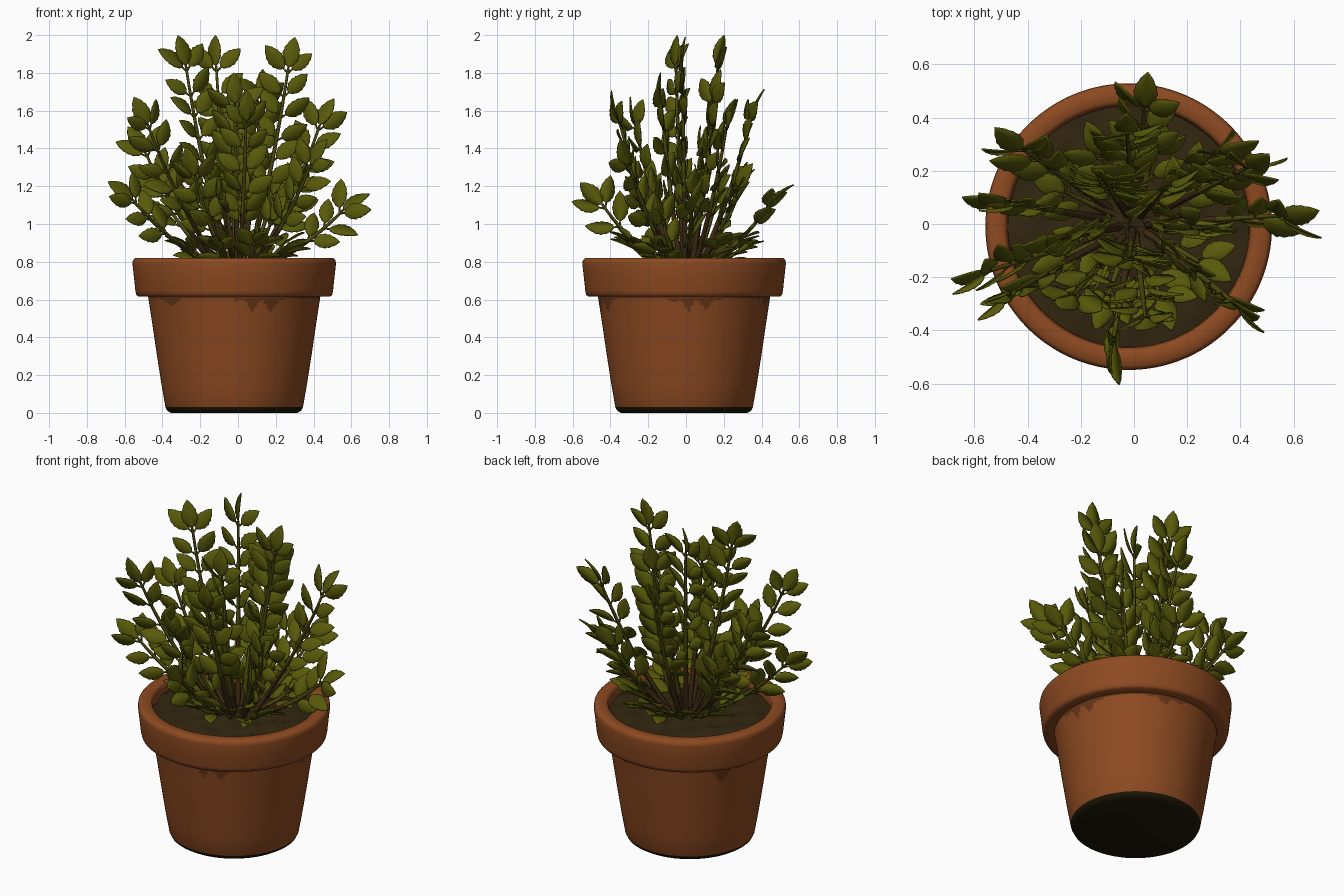
import bpy, bmesh, math, random
from mathutils import Vector, Matrix

if "Cube" in bpy.data.objects:
    bpy.data.objects.remove(bpy.data.objects["Cube"])

random.seed(11)
CX, CY = -0.02, -0.01
UP = Vector((0, 0, 1))


def material(name, rgb):
    m = bpy.data.materials.new(name)
    m.diffuse_color = (*rgb, 1)
    m.use_nodes = True
    m.node_tree.nodes["Principled BSDF"].inputs["Base Color"].default_value = m.diffuse_color
    return m


TERRACOTTA = material("terracotta", (0.265, 0.068, 0.015))
STAIN = material("damp stain", (0.13, 0.036, 0.009))
SOIL = material("soil", (0.032, 0.019, 0.005))
BASE = material("dark base", (0.012, 0.008, 0.002))
LEAF = material("leaf green", (0.098, 0.102, 0.003))
BARK = material("brown stem", (0.045, 0.022, 0.006))
SHOOT = material("green stem", (0.07, 0.066, 0.004))


def finish(name, bm, mats, angle=40, normals=True):
    if normals:
        bmesh.ops.recalc_face_normals(bm, faces=bm.faces)
    mesh = bpy.data.meshes.new(name)
    bm.to_mesh(mesh)
    bm.free()
    for m in mats:
        mesh.materials.append(m)
    ob = bpy.data.objects.new(name, mesh)
    bpy.context.collection.objects.link(ob)
    bpy.ops.object.select_all(action='DESELECT')
    ob.select_set(True)
    bpy.context.view_layer.objects.active = ob
    bpy.ops.object.shade_smooth_by_angle(angle=math.radians(angle))
    return ob


def lathe(bm, profile, n):
    rings = []
    for r, z in profile:
        if r == 0:
            rings.append([bm.verts.new((CX, CY, z))] * n)
        else:
            rings.append([bm.verts.new((CX + r * math.cos(2 * math.pi * i / n),
                                        CY + r * math.sin(2 * math.pi * i / n), z)) for i in range(n)])
    for a, b in zip(rings, rings[1:]):
        for i in range(n):
            j = (i + 1) % n
            quad = list(dict.fromkeys([a[i], a[j], b[j], b[i]]))
            bm.faces.new(quad)


# Pot with collar rim, dark underside and damp drips below the rim
bm = bmesh.new()
drip_rings = [(.432 + .024 * k / 16, .46 + .156 * k / 16) for k in range(17)]
lathe(bm, [(0, 0), (.335, 0), (.355, .012), (.364, .03), (.385, .15), (.41, .31)] + drip_rings +
      [(.507, .616), (.518, .624), (.523, .645), (.531, .72), (.539, .79), (.536, .808),
       (.524, .82), (.472, .82), (.46, .812), (.455, .79), (.45, .70)], 160)
for f in bm.faces:
    c = f.calc_center_median()
    a = math.atan2(c.y - CY, c.x - CX)
    patch = max(0, math.sin(5 * a + 1.2) + .5 * math.sin(3 * a))
    drip = .012 + .06 * patch * (.55 + .45 * math.sin(23 * a + 2 * math.sin(4 * a)))
    if c.z < 0.022:
        f.material_index = 2
    elif 0.46 < c.z < 0.612 and c.z > 0.616 - drip:
        f.material_index = 1
finish("pot", bm, [TERRACOTTA, STAIN, BASE], 50)

# Lumpy soil
bm = bmesh.new()
lathe(bm, [(0, .78)] + [(.456 * k / 14, .778 - .02 * (k / 14) ** 2) for k in range(1, 15)], 56)
for v in bm.verts:
    v.co.z += .009 * math.sin(34 * v.co.x + 1) * math.sin(31 * v.co.y) + random.uniform(-.004, .004)
for f in bm.faces:
    f.normal_update()
finish("soil", bm, [SOIL], 60)

leaves, stems = bmesh.new(), bmesh.new()


def add_leaf(base, d, n, length, twist):
    """Serrated oval leaf, folded along its midrib and bent back at the tip."""
    d = d.normalized()
    n = (n - d * n.dot(d)).normalized()
    n = Matrix.Rotation(random.uniform(-twist, twist), 3, d) @ n
    side = d.cross(n)
    rows, prev = 11, None
    for i in range(rows + 1):
        t = i / rows
        w = length * .285 * math.sin(math.pi * t ** .85) ** .8 if 0 < i < rows else 0
        w *= 1 if i % 2 else .9
        c = base + d * length * t - n * length * .1 * t * t
        if w:
            row = [leaves.verts.new(c + side * w * s + n * w * .2 * abs(s)) for s in (-1, 0, 1)]
        else:
            row = [leaves.verts.new(c)] * 3
        if prev:
            for k in (0, 1):
                leaves.faces.new(list(dict.fromkeys([prev[k], prev[k + 1], row[k + 1], row[k]])))
        prev = row


def add_tube(pts, r0, r1, woody):
    """Six-sided tapered stem, brown up to the woody fraction of its length."""
    prev = None
    for i, p in enumerate(pts):
        t = i / (len(pts) - 1)
        d = (pts[min(i + 1, len(pts) - 1)] - pts[max(i - 1, 0)]).normalized()
        u = d.cross(Vector((.31, .9, .2))).normalized()
        v = d.cross(u)
        r = r0 + (r1 - r0) * t
        ring = [stems.verts.new(p + r * (u * math.cos(k * math.pi / 3) + v * math.sin(k * math.pi / 3)))
                for k in range(6)]
        if prev:
            for k in range(6):
                f = stems.faces.new([prev[k], prev[(k + 1) % 6], ring[(k + 1) % 6], ring[k]])
                f.material_index = 0 if t <= woody else 1
        prev = ring
    stems.faces.new(prev)


def add_sprig(tip, facing, size=.165, start=.36, gap=.12, twist=.6):
    """Curved stem with paired side leaves and one end leaf reaching the tip."""
    tip = Vector(tip)
    base = Vector((tip.x * .16, tip.y * .16, .755))
    end = tip - (tip - base).normalized() * size
    ctrl = (base + end) / 2 + Vector((end.x * .1, end.y * .1, -.02))

    def point(t):
        return base * (1 - t) ** 2 + ctrl * 2 * t * (1 - t) + end * t * t

    add_tube([point(i / 10) for i in range(11)], .016, .007, .45)
    total = (end - base).length
    add_leaf(end, tip - end, facing, size, twist)
    t = 1 - .03 / total
    while t > start:
        p = point(t)
        d = (point(t + .02) - point(t - .02)).normalized()
        n = (facing - d * facing.dot(d)).normalized()
        for s in (-1, 1):
            ang = math.radians(random.uniform(36, 54))
            ld = d * math.cos(ang) + d.cross(n) * s * math.sin(ang) + n * random.uniform(-.2, .3)
            q = p + ld.normalized() * .03
            add_tube([p, (p + q) / 2, q], .006, .005, -1)
            add_leaf(q, ld, n, size * random.uniform(.82, 1.0), twist)
        t -= gap * random.uniform(.9, 1.1) / total


# Tall, middle and spreading sprigs: fans turned to the front, tilting up lower down
for tip in [(-.31, -.06, 2.0), (-.13, .19, 2.0), (.30, -.02, 1.99),
            (-.02, -.15, 1.80), (.14, .17, 1.82),
            (-.55, -.31, 1.67), (.50, .25, 1.67), (-.03, .40, 1.72), (.05, -.41, 1.70),
            (-.58, .10, 1.52), (.46, -.36, 1.45), (-.28, -.33, 1.40),
            (-.68, -.22, 1.23), (.69, .04, 1.17), (-.10, -.56, 1.22), (.05, .56, 1.22),
            (-.52, .35, 1.30), (.38, .34, 1.32)]:
    low = min(1, max(0, (1.75 - tip[2]) / .5))
    turn = random.uniform(-.6, .6)
    facing = Vector((math.sin(turn), -math.cos(turn), .15 + .75 * low))
    add_sprig(tip, facing, start=.36 if tip[2] > 1.4 else .45)

# Short inner sprigs filling the middle
for deg, r, z in ((-80, .2, 1.3), (10, .24, 1.3), (100, .22, 1.32), (190, .25, 1.25),
                  (-35, .3, 1.15), (-130, .3, 1.15)):
    a = math.radians(deg)
    add_sprig((r * math.cos(a), r * math.sin(a), z), Vector((0, -.6, .8)), .155, .4)

# Low sprigs just above the soil, leaves facing up
for deg in (-155, -110, -70, -30, 35, 75, 115, 155):
    a = math.radians(deg)
    add_sprig((.42 * math.cos(a), .42 * math.sin(a), random.uniform(.9, .98)), UP, .15, .4, .1, .4)

finish("stems", stems, [BARK, SHOOT], 60)
ob = finish("leaves", leaves, [LEAF], 50, normals=False)
mod = ob.modifiers.new("thickness", 'SOLIDIFY')
mod.thickness = .006
mod.offset = 0
